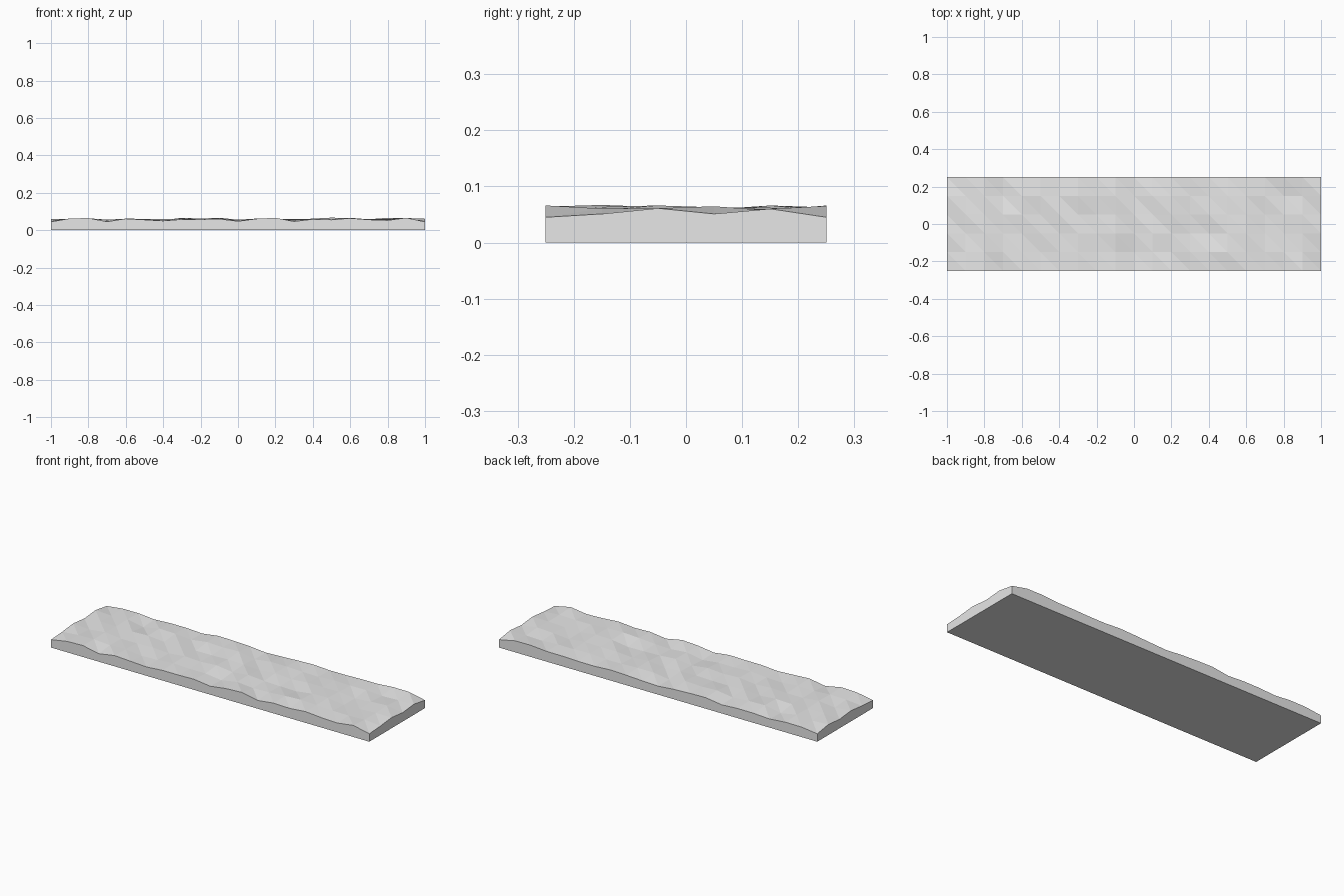
import bpy
import bmesh
import random

cube = bpy.data.objects.get("Cube")
if cube:
    bpy.data.objects.remove(cube, do_unlink=True)

random.seed(7)
CELL = 0.1
COLS, ROWS = 20, 5

# Single plain grey
grey = bpy.data.materials.new("plain_grey")
grey.use_nodes = True
colour = (0.8, 0.8, 0.8, 1)
grey.diffuse_color = colour
grey.node_tree.nodes["Principled BSDF"].inputs["Base Color"].default_value = colour

# Both ends share one profile, so slabs can be laid end to end
end_profile = [0.045, 0.051, 0.061, 0.051, 0.06, 0.045]
# Highest point of the uneven ground along the length
crest = [0.06, 0.062, 0.065, 0.057, 0.062, 0.06, 0.06, 0.066, 0.062, 0.066, 0.056,
         0.062, 0.066, 0.06, 0.062, 0.067, 0.066, 0.06, 0.066, 0.066, 0.06]


def column_heights(col):
    if col in (0, COLS):
        return end_profile
    drops = [random.uniform(0, 0.014) for _ in range(ROWS + 1)]
    drops[random.randrange(ROWS + 1)] = 0
    return [crest[col] - d for d in drops]


# Uneven top, each square split along the same diagonal
bm = bmesh.new()
top = []
for col in range(COLS + 1):
    x = (col - COLS / 2) * CELL
    top.append([bm.verts.new((x, (row - ROWS / 2) * CELL, z))
                for row, z in enumerate(column_heights(col))])

for col in range(COLS):
    for row in range(ROWS):
        a, b = top[col][row], top[col + 1][row]
        c, d = top[col + 1][row + 1], top[col][row + 1]
        bm.faces.new((a, b, d))
        bm.faces.new((b, c, d))

# Straight walls dropped from the rim, then a flat underside
rim = [e for e in bm.edges if e.is_boundary]
walls = bmesh.ops.extrude_edge_only(bm, edges=rim)["geom"]
for item in walls:
    if isinstance(item, bmesh.types.BMVert):
        item.co.z = 0
base = [e for e in walls if isinstance(e, bmesh.types.BMEdge) and e.is_boundary]
bmesh.ops.contextual_create(bm, geom=base)
bmesh.ops.recalc_face_normals(bm, faces=bm.faces)

mesh = bpy.data.meshes.new("ground_slab")
bm.to_mesh(mesh)
bm.free()
mesh.materials.append(grey)
slab = bpy.data.objects.new("ground_slab", mesh)
bpy.context.collection.objects.link(slab)
